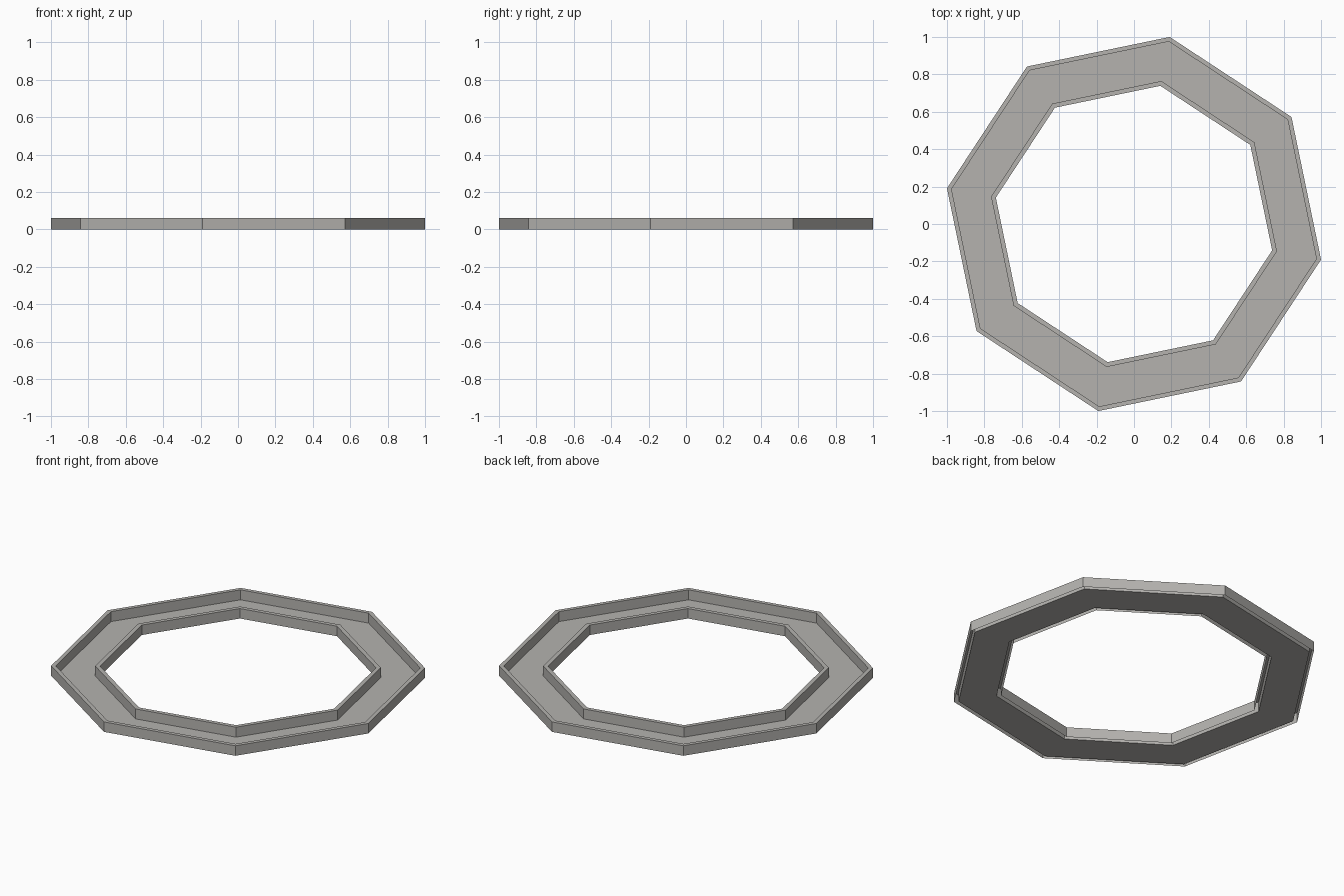
import bpy, bmesh
from math import cos, sin, radians

cube = bpy.data.objects.get("Cube")
if cube:
    bpy.data.objects.remove(cube, do_unlink=True)

SIDES = 8
TURN = radians(-10.8)
HEIGHT = 0.06

# Warm grey material
grey = bpy.data.materials.new("warm_grey")
grey.use_nodes = True
colour = (0.46, 0.45, 0.43, 1)
grey.diffuse_color = colour
grey.node_tree.nodes["Principled BSDF"].inputs["Base Color"].default_value = colour

# Folded sheet section: (radius, height), outer wall to inner wall
section = [(1.018, 0), (1.018, HEIGHT), (0.993, HEIGHT), (0.993, 0),
           (0.778, 0), (0.778, HEIGHT), (0.752, HEIGHT), (0.752, 0)]

# Sweep the section around the octagon
bm = bmesh.new()
rings = []
for radius, z in section:
    angles = [TURN + radians(360 / SIDES * i) for i in range(SIDES)]
    rings.append([bm.verts.new((radius * cos(a), radius * sin(a), z)) for a in angles])
for outer, inner in zip(rings, rings[1:]):
    for i in range(SIDES):
        j = (i + 1) % SIDES
        bm.faces.new((outer[i], outer[j], inner[j], inner[i]))

mesh = bpy.data.meshes.new("octagonal_channel")
bm.to_mesh(mesh)
bm.free()
mesh.materials.append(grey)
channel = bpy.data.objects.new("octagonal_channel", mesh)
bpy.context.collection.objects.link(channel)
